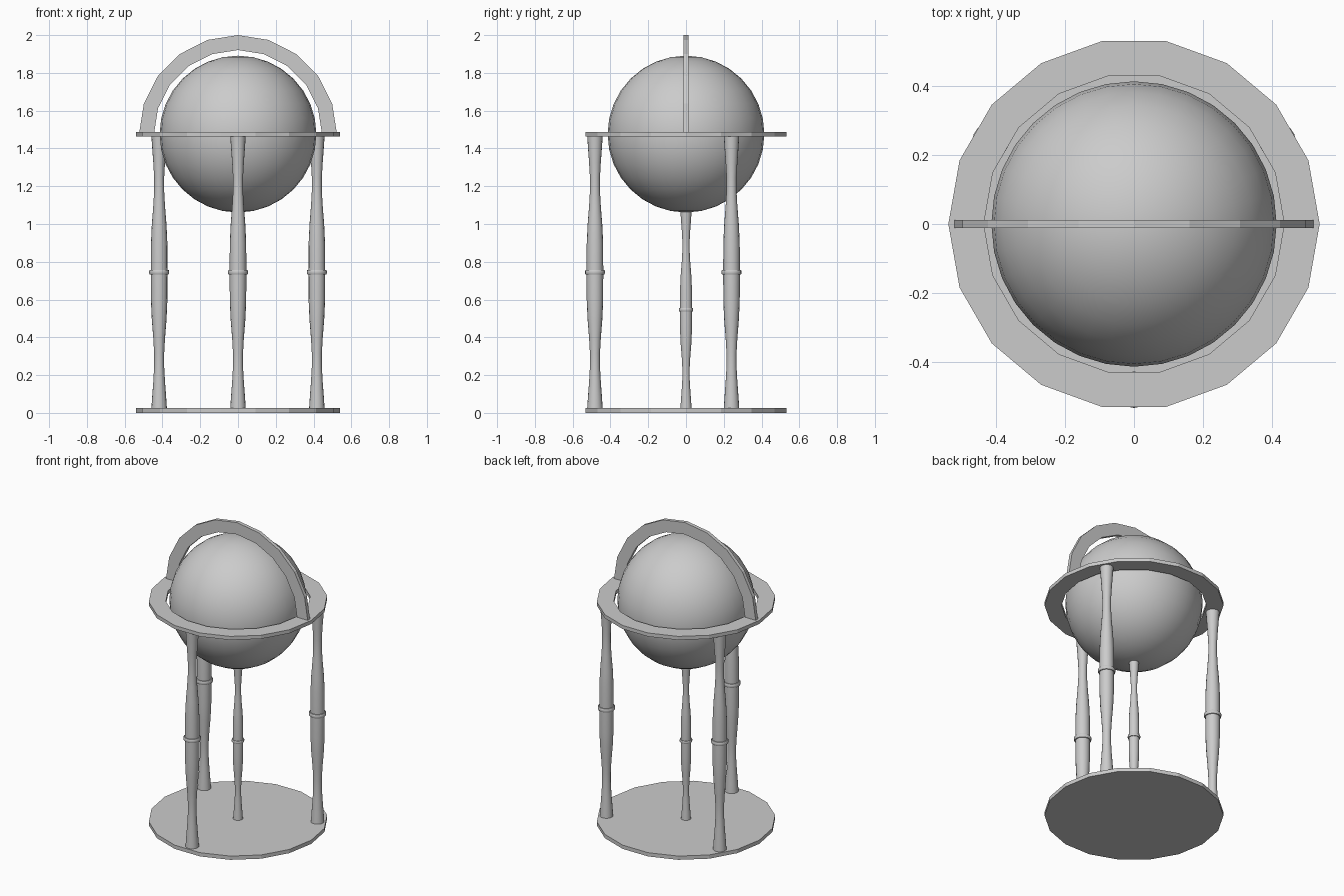
import bpy, bmesh
from math import sin, cos, pi, radians

if "Cube" in bpy.data.objects:
    bpy.data.objects.remove(bpy.data.objects["Cube"])

MID = 1.476  # height of the globe centre


def finish(name, bm, smooth=None):
    bmesh.ops.recalc_face_normals(bm, faces=bm.faces)
    me = bpy.data.meshes.new(name)
    bm.to_mesh(me)
    bm.free()
    ob = bpy.data.objects.new(name, me)
    bpy.context.collection.objects.link(ob)
    if smooth:
        bpy.ops.object.select_all(action='DESELECT')
        ob.select_set(True)
        bpy.context.view_layer.objects.active = ob
        bpy.ops.object.shade_smooth_by_angle(angle=radians(smooth))
    return ob


def sweep(name, section, angles, closed, place):
    """Carry a closed (radius, offset) section round the given angles."""
    bm = bmesh.new()
    rows = [[bm.verts.new(place(r, o, a)) for r, o in section] for a in angles]
    n = len(section)
    for i in range(len(rows) if closed else len(rows) - 1):
        p, q = rows[i], rows[(i + 1) % len(rows)]
        for k in range(n):
            bm.faces.new((p[k], p[(k + 1) % n], q[(k + 1) % n], q[k]))
    if not closed:
        bm.faces.new(rows[0])
        bm.faces.new(rows[-1])
    return finish(name, bm)


def turned_post(name, x, y, z0, scale, segs=16):
    """Lathe-turned post, symmetric about a bead at its middle."""
    half = [(0.012, 0.044), (0.15, 0.0435), (0.25, 0.039), (0.35, 0.031),
            (0.43, 0.0265), (0.50, 0.0265), (0.58, 0.031), (0.66, 0.037), (0.72, 0.041)]
    bead = [(-0.012, 0.05), (-0.006, 0.053), (0.006, 0.053), (0.012, 0.05)]
    prof = [(-h, r) for h, r in reversed(half)] + bead + half
    bm = bmesh.new()
    rings = [[bm.verts.new((x + r * scale * cos(2 * pi * k / segs),
                            y + r * scale * sin(2 * pi * k / segs),
                            z0 + (h + 0.72) * scale)) for k in range(segs)]
             for h, r in prof]
    for p, q in zip(rings, rings[1:]):
        for k in range(segs):
            j = (k + 1) % segs
            bm.faces.new((p[k], p[j], q[j], q[k]))
    bm.faces.new(rings[0])
    bm.faces.new(rings[-1])
    return finish(name, bm, 40)


# base disc
bm = bmesh.new()
disc = [bm.verts.new((0.54 * cos(radians(20 * i)), 0.54 * sin(radians(20 * i)), 0))
        for i in range(18)]
face = bm.faces.new(disc)
top = bmesh.ops.extrude_face_region(bm, geom=[face])
bmesh.ops.translate(bm, vec=(0, 0, 0.025),
                    verts=[v for v in top['geom'] if isinstance(v, bmesh.types.BMVert)])
if not face.is_valid or len(bm.faces) < 20:
    bm.faces.new(disc)
finish("base_disc", bm)

# horizontal ring
sweep("horizon_ring", [(0.437, 1.464), (0.54, 1.464), (0.54, 1.488), (0.437, 1.488)],
      [radians(20 * i) for i in range(18)], True,
      lambda r, o, a: (r * cos(a), r * sin(a), o))

# upright half-ring
sweep("meridian_arch", [(0.445, -0.012), (0.524, -0.012), (0.524, 0.012), (0.445, 0.012)],
      [radians(18 * i) for i in range(11)], False,
      lambda r, o, a: (r * cos(a), o, MID + r * sin(a)))

# globe
bm = bmesh.new()
bmesh.ops.create_uvsphere(bm, u_segments=32, v_segments=16, radius=0.415)
bmesh.ops.translate(bm, verts=bm.verts, vec=(0, 0, MID))
finish("globe", bm, 40)

# outer legs and the smaller centre post
for i, deg in enumerate((-90, 30, 150)):
    turned_post(f"leg_{i + 1}", 0.482 * cos(radians(deg)), 0.482 * sin(radians(deg)), 0.025, 1.0)
turned_post("centre_post", 0, 0, 0.025, 0.724)
